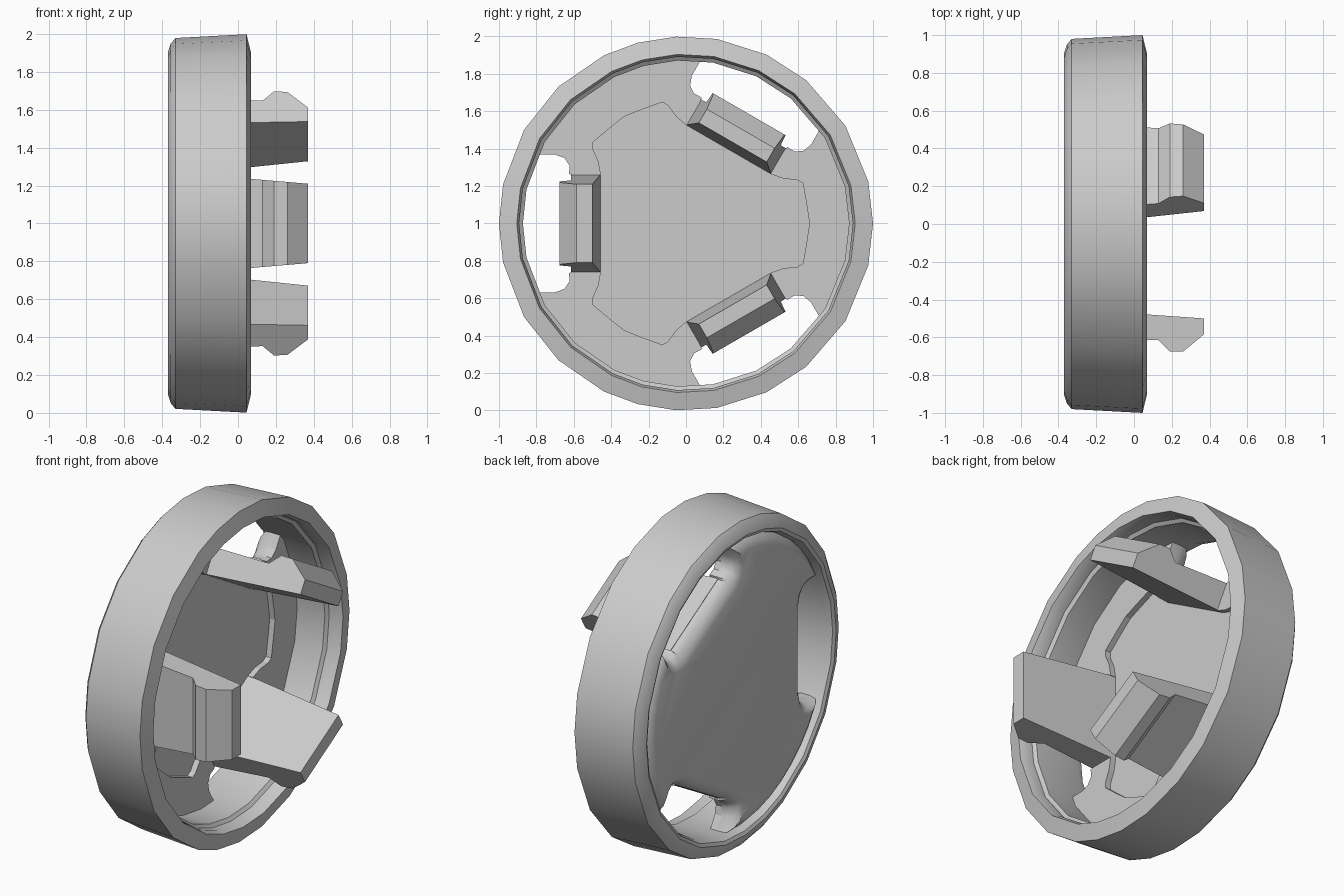
import bpy
import bmesh
from math import sin, cos, radians, sqrt, atan2

cube = bpy.data.objects.get("Cube")
if cube:
    bpy.data.objects.remove(cube)

THIRDS = [radians(a) for a in (0, 120, 240)]
CLIP_ANGLES = [radians(a) for a in (60, 180, 300)]

grey = bpy.data.materials.new("plain grey")
grey.use_nodes = True
grey.diffuse_color = (0.6, 0.6, 0.6, 1)
grey.node_tree.nodes["Principled BSDF"].inputs["Base Color"].default_value = (0.6, 0.6, 0.6, 1)


def finish(bm, name, smooth=None):
    bmesh.ops.recalc_face_normals(bm, faces=bm.faces)
    mesh = bpy.data.meshes.new(name)
    bm.to_mesh(mesh)
    bm.free()
    mesh.materials.append(grey)
    ob = bpy.data.objects.new(name, mesh)
    bpy.context.collection.objects.link(ob)
    if smooth:
        bpy.ops.object.select_all(action="DESELECT")
        ob.select_set(True)
        bpy.context.view_layer.objects.active = ob
        bpy.ops.object.shade_smooth_by_angle(angle=radians(smooth))


def turn(points, a):
    return [(u * cos(a) - v * sin(a), u * sin(a) + v * cos(a)) for u, v in points]


def bridge(bm, first, second):
    """Join two closed vertex loops with quads."""
    for j in range(len(first)):
        k = (j + 1) % len(first)
        bm.faces.new((first[j], first[k], second[k], second[j]))


def slab(levels, name, smooth=None):
    """Stack (x, outline) levels into a capped solid; outlines are (y, z) lists."""
    bm = bmesh.new()
    loops = [[bm.verts.new((x, y, z + 1)) for y, z in outline] for x, outline in levels]
    for a, b in zip(loops, loops[1:]):
        bridge(bm, a, b)
    bm.faces.new(loops[0])
    bm.faces.new(loops[-1])
    finish(bm, name, smooth)


# Outer ring: closed (x, radius) section repeated at uneven steps around the x axis
section = [(0.068, 0.905), (0.045, 1.0), (-0.33, 0.98), (-0.355, 0.95), (-0.37, 0.905),
           (-0.36, 0.885), (-0.32, 0.872), (-0.03, 0.872), (-0.015, 0.892), (0.03, 0.892)]
half_turn = [0, 13, 31.5, 50, 64.5, 80.5, 93, 105, 116, 133, 150, 168, 180]
steps = half_turn + [360 - a for a in reversed(half_turn[1:-1])]
bm = bmesh.new()
loops = [[bm.verts.new((x, r * cos(radians(a)), 1 + r * sin(radians(a)))) for x, r in section]
         for a in steps]
for i, loop in enumerate(loops):
    bridge(bm, loop, loops[(i + 1) % len(loops)])
finish(bm, "outer_ring", 32)

# Slot edge beside a clip as (radial, sideways): full size, and drawn back for the bevel
SLOT = [(0.612, 0.26), (0.625, 0.265), (0.623, 0.31), (0.65, 0.35), (0.7, 0.368)]
SLOT_INSET = [(0.54, 0.28), (0.55, 0.31), (0.565, 0.345), (0.6, 0.385), (0.655, 0.405)]


def lobe(inset):
    """Plate sector between two clips: slot edge, outer arc, mirrored slot edge."""
    slot = [(a + (c - a) * inset, b + (d - b) * inset)
            for (a, b), (c, d) in zip(SLOT, SLOT_INSET)]
    radius = 0.878 - 0.07 * inset
    side = slot[-1][1]
    slot.append((sqrt(radius ** 2 - side ** 2), side))
    lower = turn(slot, radians(-60))
    upper = [(u, -v) for u, v in reversed(lower)]
    end = atan2(upper[0][1], upper[0][0])
    arc = [(radius * cos(end * t / 4), radius * sin(end * t / 4)) for t in range(-3, 4)]
    return lower + arc + upper


# Back plate with three slots; its back edges are rounded over
levels = [(-0.36, 1), (-0.345, 0.55), (-0.32, 0.2), (-0.28, 0), (-0.25, 0)]
slab([(x, [p for a in THIRDS for p in turn(lobe(inset), a)]) for x, inset in levels],
     "back_plate", 40)

# Raised pads between the clips, leaving a three-lobed pocket in the middle
half = [(0.45, 0.265), (0.52, 0.24), (0.595, 0.232), (0.625, 0.215), (0.645, 0.1)]
pocket = half + [(0.66, 0)] + [(u, -v) for u, v in reversed(half)]
for k, a in enumerate(THIRDS):
    pad = turn(lobe(0) + pocket, a)
    slab([(-0.26, pad), (-0.215, pad)], f"plate_pad_{k + 1}")

# Snap clips: hooked (x, radius) section narrowing toward the tip
hook = [(-0.27, 0.455), (0.37, 0.5), (0.37, 0.585), (0.26, 0.675),
        (0.19, 0.675), (0.13, 0.615), (-0.27, 0.615)]
for n, a in enumerate(CLIP_ANGLES):
    bm = bmesh.new()
    ends = []
    for side in (-1, 1):
        verts = []
        for x, r in hook:
            y, z = turn([(r, side * (0.241 - 0.085 * x))], a)[0]
            verts.append(bm.verts.new((x, y, z + 1)))
        bm.faces.new(verts)
        ends.append(verts)
    bridge(bm, *ends)
    finish(bm, f"snap_clip_{n + 1}")
